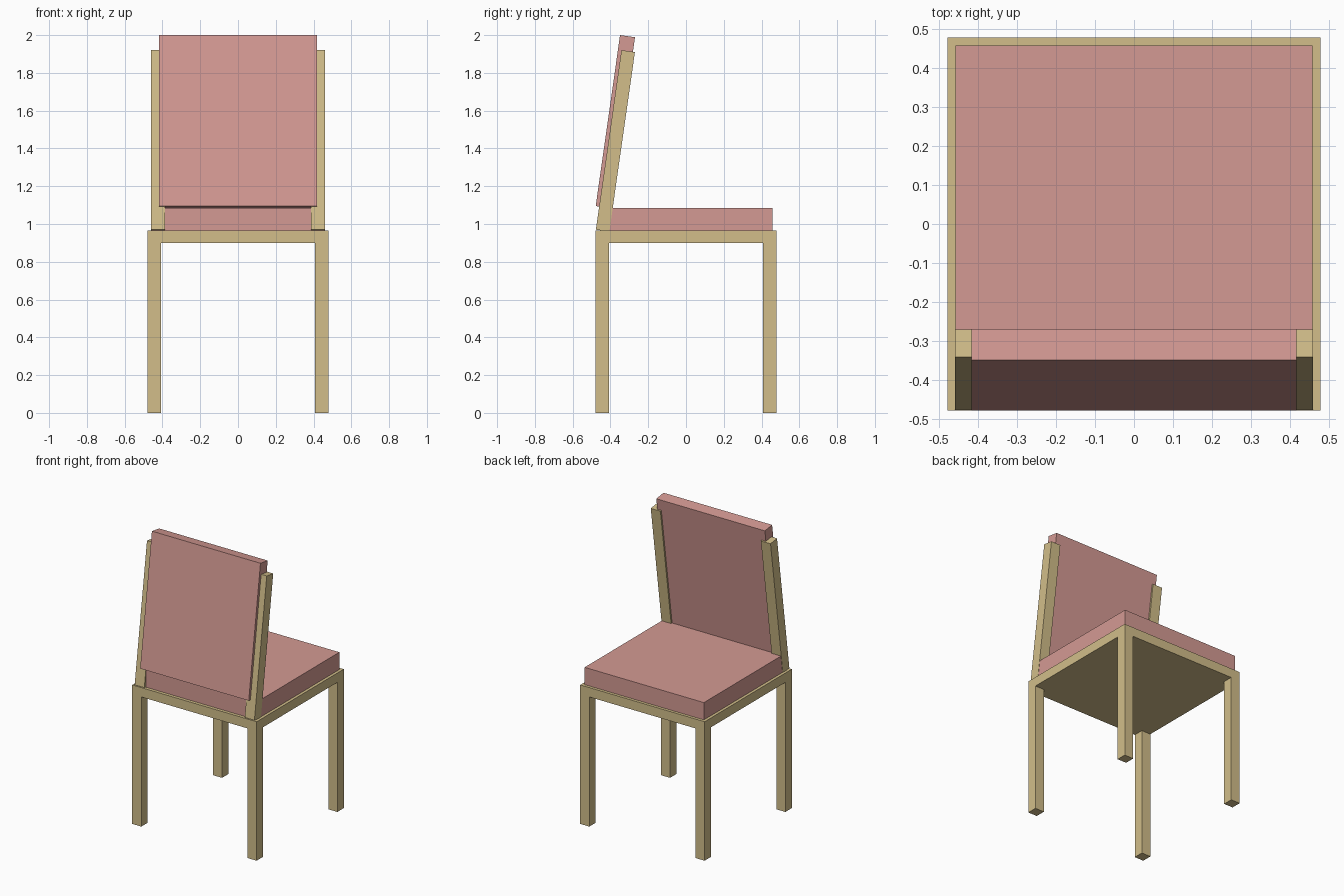
import bpy
import bmesh
import math
from mathutils import Matrix, Vector

cube = bpy.data.objects.get("Cube")
if cube:
    bpy.data.objects.remove(cube, do_unlink=True)


def make_material(name, rgb):
    mat = bpy.data.materials.new(name)
    mat.use_nodes = True
    mat.diffuse_color = (*rgb, 1)
    mat.node_tree.nodes["Principled BSDF"].inputs["Base Color"].default_value = (*rgb, 1)
    return mat


wood = make_material("pale_wood", (0.645, 0.515, 0.254))
fabric = make_material("pink_fabric", (0.658, 0.323, 0.292))


def box(name, low, high, mat, pivot=None, angle=0):
    """Box between two corners; with a pivot it is given relative to it and tilted about x."""
    low, high = Vector(low), Vector(high)
    bm = bmesh.new()
    bmesh.ops.create_cube(bm, size=1)
    bm.transform(Matrix.Translation((low + high) / 2) @ Matrix.Diagonal((*(high - low), 1)))
    if pivot:
        bm.transform(Matrix.Translation(pivot) @ Matrix.Rotation(angle, 4, "X"))
    mesh = bpy.data.meshes.new(name)
    bm.to_mesh(mesh)
    bm.free()
    mesh.materials.append(mat)
    obj = bpy.data.objects.new(name, mesh)
    bpy.context.collection.objects.link(obj)
    return obj


HALF = 0.478       # half width of the frame
LEG = 0.07         # leg thickness
RAIL = 0.9         # underside of the seat frame
SEAT = 0.965       # top of the seat frame
LEAN = math.radians(-8.1)

# Seat frame and cushion
box("seat_frame", (-HALF, -HALF, RAIL), (HALF, HALF, SEAT), wood)
box("seat_cushion", (-0.458, -0.456, SEAT), (0.458, 0.458, 1.085), fabric)

# Legs and leaning back posts
for side, sx in (("right", -1), ("left", 1)):
    for end, sy in (("front", -1), ("back", 1)):
        c = HALF - LEG / 2
        x, y, h = sx * c, sy * c, LEG / 2
        box(f"{end}_{side}_leg", (x - h, y - h, 0), (x + h, y + h, RAIL), wood)
    xs = sorted((sx * 0.386, sx * 0.46))
    box(f"{side}_back_post", (xs[0], 0, 0), (xs[1], 0.072, 0.96), wood,
        (0, -0.477, 0.97), LEAN)

# Padded backrest
box("backrest_pad", (-0.417, 0, 0), (0.417, 0.08, 0.914), fabric,
    (0, -0.478, 1.095), LEAN)
